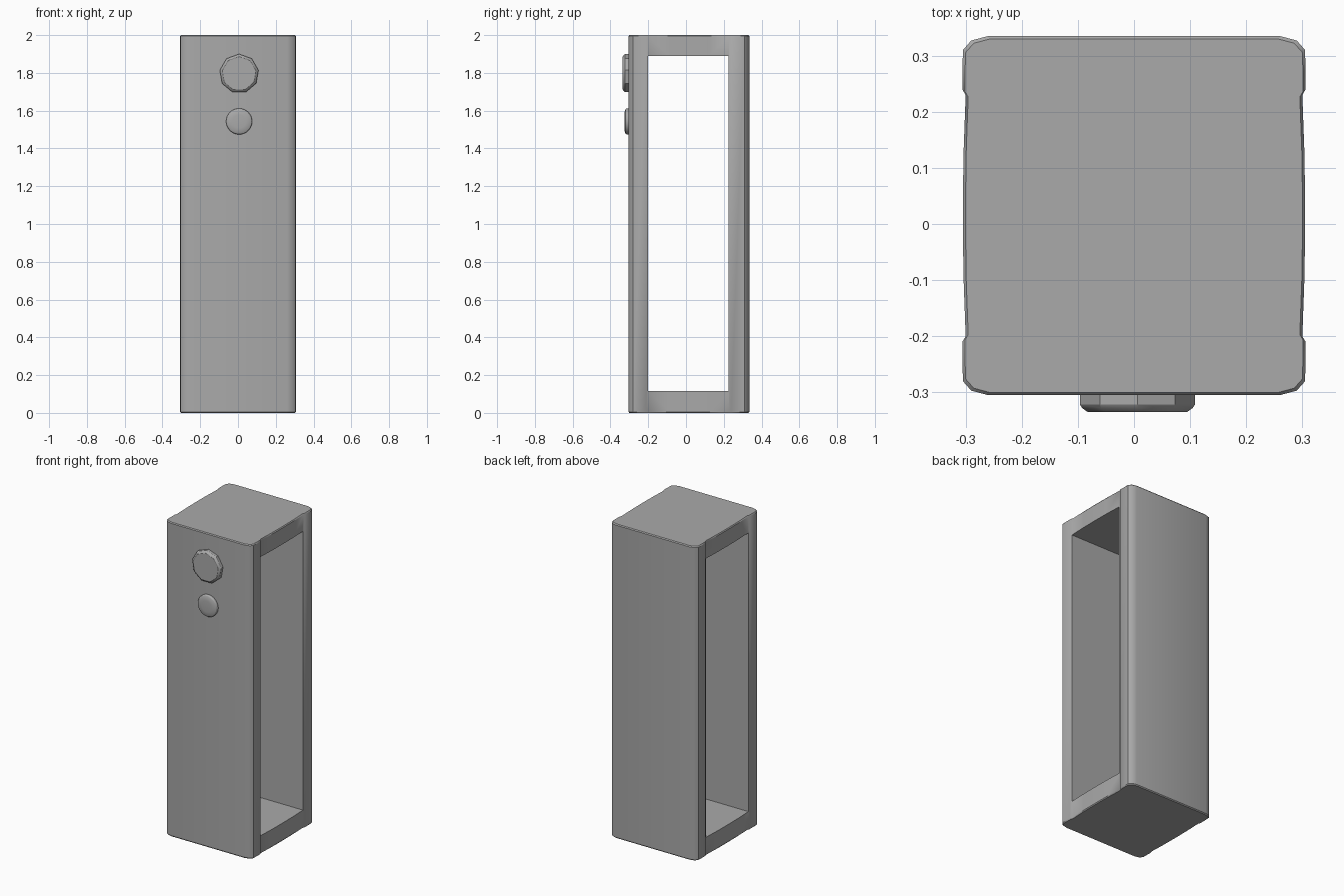
import bpy, bmesh, math
from mathutils import Matrix

cube = bpy.data.objects.get("Cube")
if cube:
    bpy.data.objects.remove(cube, do_unlink=True)

grey = bpy.data.materials.new("plain_grey")
grey.use_nodes = True
COLOUR = (0.4, 0.4, 0.4, 1)
grey.diffuse_color = COLOUR
grey.node_tree.nodes["Principled BSDF"].inputs["Base Color"].default_value = COLOUR


def add_object(name, bm):
    bmesh.ops.recalc_face_normals(bm, faces=bm.faces[:])
    mesh = bpy.data.meshes.new(name)
    bm.to_mesh(mesh)
    bm.free()
    mesh.materials.append(grey)
    obj = bpy.data.objects.new(name, mesh)
    bpy.context.collection.objects.link(obj)
    return obj


def smooth(obj, angle):
    bpy.ops.object.select_all(action='DESELECT')
    obj.select_set(True)
    bpy.context.view_layer.objects.active = obj
    bpy.ops.object.shade_smooth_by_angle(angle=math.radians(angle))


def loft(name, rings):
    """Skin equal-length rings of points and close both ends."""
    bm = bmesh.new()
    loops = [[bm.verts.new(p) for p in ring] for ring in rings]
    for a, b in zip(loops, loops[1:]):
        for i in range(len(a)):
            j = (i + 1) % len(a)
            bm.faces.new((a[i], a[j], b[j], b[i]))
    bm.faces.new(loops[0])
    bm.faces.new(loops[-1])
    return add_object(name, bm)


# Casing: rounded plan with raised corner posts and gently bowed sides
half_plan = [(0.26, -0.305), (0.29, -0.297), (0.305, -0.28), (0.306, -0.21),
             (0.3, -0.2), (0.304, -0.09), (0.305, 0.015), (0.304, 0.12),
             (0.3, 0.23), (0.306, 0.24), (0.305, 0.31), (0.29, 0.327), (0.26, 0.335)]
plan = half_plan + [(-x, y) for x, y in reversed(half_plan)]
casing = loft("casing", [
    [(x * s, y * s, z) for x, y in plan]
    for z, s in ((0, 0.985), (0.006, 1), (1.994, 1), (2, 0.985))])

# Window running through the casing from side to side
bm = bmesh.new()
bmesh.ops.create_cube(bm, size=1, matrix=Matrix.Translation((0, 0.0125, 1.0025))
                      @ Matrix.Diagonal((1, 0.425, 1.775, 1)))
cutter = add_object("window_cutter", bm)
cutter.hide_render = True
cut = casing.modifiers.new("window", 'BOOLEAN')
cut.operation = 'DIFFERENCE'
cut.solver = 'EXACT'
cut.object = cutter
bpy.context.view_layer.objects.active = casing
bpy.ops.object.modifier_apply(modifier="window")
bpy.data.objects.remove(cutter, do_unlink=True)
smooth(casing, 35)


def button(name, z, sides, steps):
    """Disc on the front face; steps are (radius, y) pairs."""
    turns = [2 * math.pi * i / sides for i in range(sides)]
    obj = loft(name, [[(0.006 + r * math.sin(t), y, z + r * math.cos(t)) for t in turns]
                      for r, y in steps])
    smooth(obj, 30)


button("upper_button", 1.796, 9, [(0.104, -0.3), (0.104, -0.322), (0.1, -0.328), (0.09, -0.335)])
button("lower_button", 1.543, 32, [(0.069, -0.3), (0.069, -0.314), (0.065, -0.32),
                                   (0.056, -0.324), (0.035, -0.326)])
